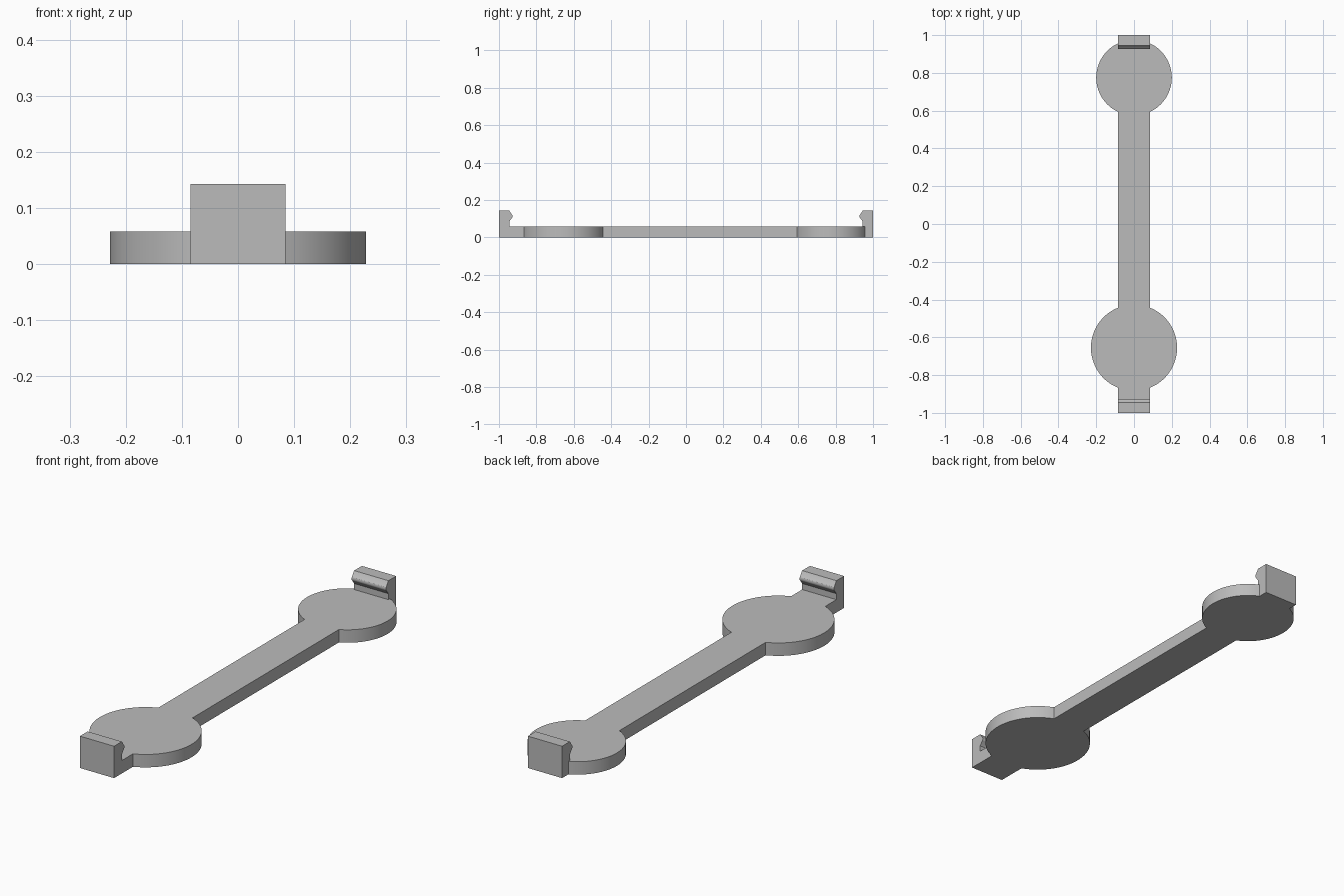
import bpy, bmesh, math
from mathutils import Vector

old = bpy.data.objects.get("Cube")
if old:
    bpy.data.objects.remove(old, do_unlink=True)

HALF = 0.085       # half width of the bar and hooks
THICK = 0.058      # plate thickness
HEIGHT = 0.143     # hook height

grey = bpy.data.materials.new("plain grey")
grey.use_nodes = True
grey.diffuse_color = (0.5, 0.5, 0.5, 1)
grey.node_tree.nodes["Principled BSDF"].inputs["Base Color"].default_value = (0.5, 0.5, 0.5, 1)


def prism(name, points, direction):
    """Extrude a closed flat outline along a direction."""
    bm = bmesh.new()
    face = bm.faces.new([bm.verts.new(p) for p in points])
    new = bmesh.ops.extrude_face_region(bm, geom=[face])["geom"]
    bmesh.ops.translate(bm, vec=Vector(direction),
                        verts=[g for g in new if isinstance(g, bmesh.types.BMVert)])
    bmesh.ops.recalc_face_normals(bm, faces=bm.faces)
    mesh = bpy.data.meshes.new(name)
    bm.to_mesh(mesh)
    bm.free()
    mesh.materials.append(grey)
    obj = bpy.data.objects.new(name, mesh)
    bpy.context.collection.objects.link(obj)
    return obj


def side_arc(center, radius, steps=40):
    """Right-hand arc of a disc, between its two meetings with the bar."""
    limit = math.acos(HALF / radius)
    angles = [-limit + 2 * limit * i / steps for i in range(steps + 1)]
    return [(radius * math.cos(a), center + radius * math.sin(a)) for a in angles]


# Plate: bar with a large front disc and a smaller rear disc
right = [(HALF, -0.98)] + side_arc(-0.655, 0.228) + side_arc(0.775, 0.2) + [(HALF, 0.98)]
outline = right + [(-x, y) for x, y in reversed(right)]
plate = prism("clip_plate", [(x, y, 0) for x, y in outline], (0, 0, THICK))

# Hook profile: upright wall with a rounded catch near the top
profile = [(1, 0), (1, HEIGHT), (0.945, HEIGHT), (0.93, 0.121)]
for i in range(1, 8):
    a = math.pi * i / 8
    profile.append((0.93 - 0.003 * math.sin(a), 0.113 + 0.008 * math.cos(a)))
profile += [(0.93, 0.105), (0.945, 0.085), (0.945, 0)]

# Join both hooks to the plate
bpy.ops.object.select_all(action="DESELECT")
bpy.context.view_layer.objects.active = plate
plate.select_set(True)
for name, side in (("front_hook", -1), ("rear_hook", 1)):
    hook = prism(name, [(-HALF, side * y, z) for y, z in profile], (2 * HALF, 0, 0))
    mod = plate.modifiers.new(name, "BOOLEAN")
    mod.operation = "UNION"
    mod.solver = "EXACT"
    mod.object = hook
    bpy.ops.object.modifier_apply(modifier=mod.name)
    bpy.data.objects.remove(hook, do_unlink=True)

# Merge coplanar faces left by the joins
bm = bmesh.new()
bm.from_mesh(plate.data)
bmesh.ops.remove_doubles(bm, verts=bm.verts, dist=0.00005)
bmesh.ops.dissolve_limit(bm, angle_limit=math.radians(0.5), verts=bm.verts, edges=bm.edges)
bm.to_mesh(plate.data)
bm.free()

bpy.ops.object.shade_smooth_by_angle(angle=math.radians(28))
